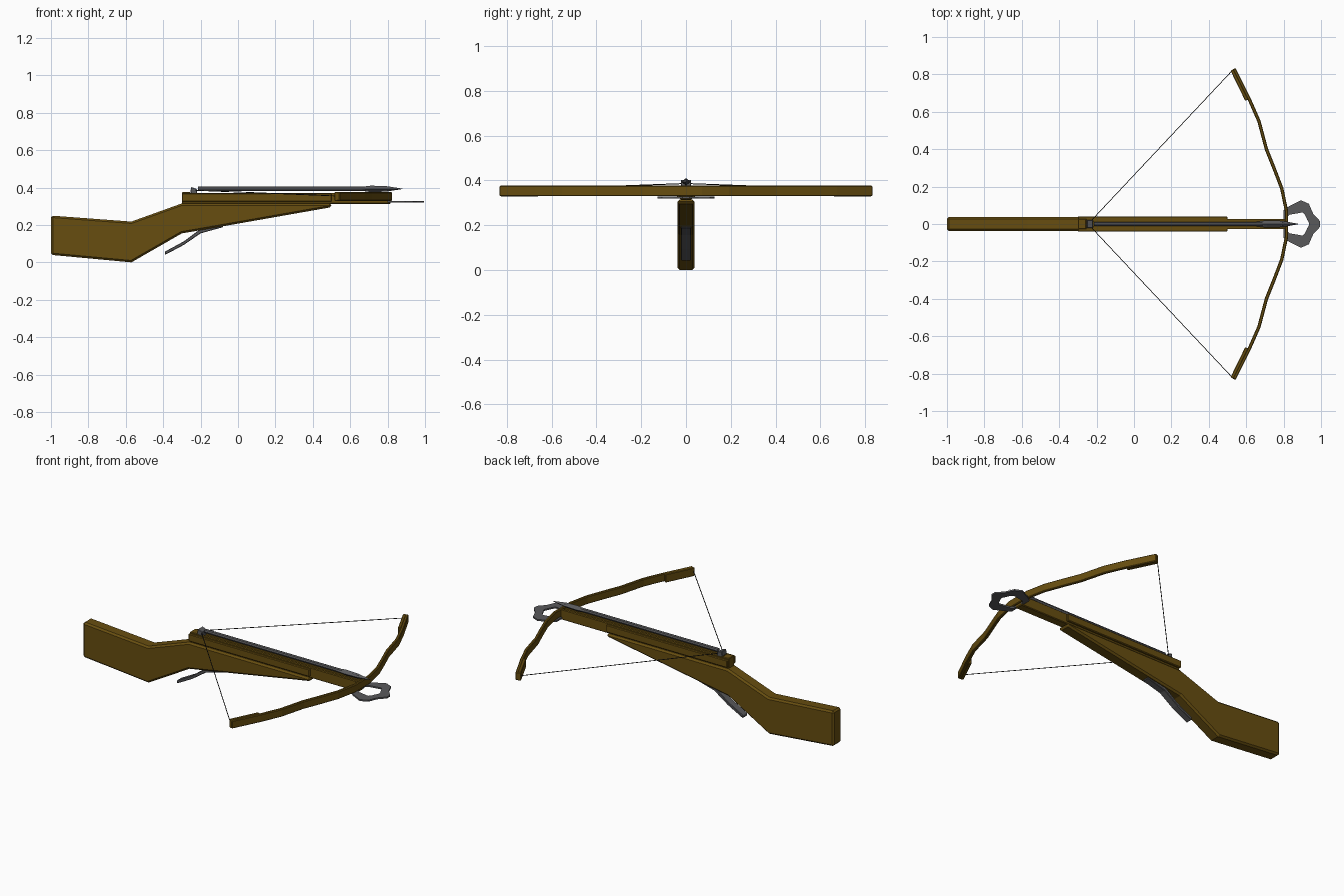
import bpy, bmesh, math
from mathutils import Vector

cube = bpy.data.objects.get("Cube")
if cube:
    bpy.data.objects.remove(cube)


def material(name, rgb, rough=0.7):
    m = bpy.data.materials.new(name)
    m.use_nodes = True
    m.diffuse_color = (*rgb, 1)
    bsdf = m.node_tree.nodes["Principled BSDF"]
    bsdf.inputs["Base Color"].default_value = (*rgb, 1)
    bsdf.inputs["Roughness"].default_value = rough
    return m


WOOD = material("brown wood", (0.135, 0.075, 0.005))
STEEL = material("grey steel", (0.10, 0.10, 0.105))
CORD = material("dark cord", (0.015, 0.015, 0.015))


def finish(bm, name, mat, bevel=0):
    bmesh.ops.recalc_face_normals(bm, faces=bm.faces)
    me = bpy.data.meshes.new(name)
    bm.to_mesh(me)
    bm.free()
    me.materials.append(mat)
    ob = bpy.data.objects.new(name, me)
    bpy.context.collection.objects.link(ob)
    if bevel:
        mod = ob.modifiers.new("chamfer", "BEVEL")
        mod.width = bevel
        mod.segments = 1
        mod.limit_method = "ANGLE"
        mod.angle_limit = math.radians(50)
    return ob


def prism(name, points, low, high, axis, mat, bevel=0):
    """Extrude an outline along y (points are x, z) or z (points are x, y)."""
    bm = bmesh.new()
    place = (lambda p, d: (p[0], d, p[1])) if axis == "y" else (lambda p, d: (p[0], p[1], d))
    face = bm.faces.new([bm.verts.new(place(p, low)) for p in points])
    ext = bmesh.ops.extrude_face_region(bm, geom=[face])
    verts = [v for v in ext["geom"] if isinstance(v, bmesh.types.BMVert)]
    step = (0, high - low, 0) if axis == "y" else (0, 0, high - low)
    bmesh.ops.translate(bm, verts=verts, vec=step)
    return finish(bm, name, mat, bevel)


def box(name, x, y, z, mat, bevel=0):
    return prism(name, [(x[0], y[0]), (x[1], y[0]), (x[1], y[1]), (x[0], y[1])],
                 z[0], z[1], "z", mat, bevel)


def ribbon(path, half):
    """Outline of a strip of constant width along a 2D path."""
    pts = [Vector(p) for p in path]
    left, right = [], []
    for i, p in enumerate(pts):
        d = (pts[min(i + 1, len(pts) - 1)] - pts[max(i - 1, 0)]).normalized()
        n = Vector((-d.y, d.x)) * half
        left.append(p + n)
        right.append(p - n)
    return left + right[::-1]


def rod(name, a, b, radius, sides, mat):
    a, b = Vector(a), Vector(b)
    bm = bmesh.new()
    bmesh.ops.create_cone(bm, cap_ends=True, segments=sides, radius1=radius,
                          radius2=radius, depth=(b - a).length)
    ob = finish(bm, name, mat)
    ob.location = (a + b) / 2
    ob.rotation_euler = (b - a).to_track_quat("Z", "Y").to_euler()
    return ob


# Shoulder stock tapering towards the front
prism("stock", [(-1, 0.25), (-0.57, 0.218), (-0.30, 0.315), (0.50, 0.315), (0.50, 0.295),
                (-0.20, 0.172), (-0.30, 0.155), (-0.57, 0.0), (-1, 0.04)],
      -0.038, 0.038, "y", WOOD, 0.010)

# Rail with two raised cheeks, leaving a groove for the bolt
box("rail", (-0.30, 0.815), (-0.026, 0.026), (0.312, 0.362), WOOD, 0.004)
box("rail_back_block", (-0.30, -0.255), (-0.026, 0.026), (0.35, 0.375), WOOD, 0.003)
for side, s in (("left", 1), ("right", -1)):
    y = sorted((s * 0.012, s * 0.026))
    box(side + "_groove_wall", (-0.255, 0.815), y, (0.355, 0.371), WOOD)
    y = sorted((s * 0.024, s * 0.041))
    box(side + "_rail_cheek", (-0.30, 0.50), y, (0.324, 0.369), WOOD, 0.004)

# Bow limbs, tip grips and string on each side
limb = [(0.815, 0), (0.815, 0.07), (0.79, 0.19), (0.75, 0.295), (0.708, 0.40),
        (0.668, 0.55), (0.615, 0.67), (0.535, 0.83)]
full_bow = [(x, -y) for x, y in limb[:0:-1]] + limb
prism("bow", ribbon(full_bow, 0.009), 0.329, 0.376, "z", WOOD, 0.004)
for side, s in (("left", 1), ("right", -1)):
    prism(side + "_tip_grip", ribbon([(0.603, s * 0.662), (0.524, s * 0.824)], 0.009),
          0.327, 0.377, "z", WOOD, 0.003)
    rod(side + "_string", (0.525, s * 0.82, 0.355), (-0.225, s * 0.022, 0.385), 0.0022, 6, CORD)
rod("string_middle", (-0.225, -0.022, 0.385), (-0.225, 0.022, 0.385), 0.0022, 6, CORD)

# Flat foot stirrup: an outer loop bridged to an inner loop
half_outer = [(0.80, 0.075), (0.83, 0.095), (0.893, 0.127), (0.935, 0.108), (0.958, 0.055), (0.995, 0.015)]
half_inner = [(0.815, 0.035), (0.832, 0.05), (0.902, 0.062), (0.915, 0.048), (0.925, 0.025), (0.935, 0.006)]
outer = half_outer + [(x, -y) for x, y in half_outer[::-1]]
inner = half_inner + [(x, -y) for x, y in half_inner[::-1]]
bm = bmesh.new()
rings = [[bm.verts.new((x, y, z)) for x, y in loop]
         for loop, z in ((outer, 0.319), (outer, 0.328), (inner, 0.328), (inner, 0.319))]
for a, b in zip(rings, rings[1:] + rings[:1]):
    for i in range(len(a)):
        j = (i + 1) % len(a)
        bm.faces.new((a[i], a[j], b[j], b[i]))
finish(bm, "stirrup", STEEL)

# Trigger lever under the stock
prism("trigger", [(-0.39, 0.04), (-0.29, 0.093), (-0.20, 0.155), (-0.08, 0.188), (-0.08, 0.205),
                  (-0.21, 0.172), (-0.29, 0.112), (-0.39, 0.058)],
      -0.022, 0.022, "y", STEEL, 0.003)

# Bolt: shaft, broad pointed head and string nut
rod("bolt_shaft", (-0.215, 0, 0.393), (0.80, 0, 0.393), 0.012, 8, STEEL)
bm = bmesh.new()
sections = []
for x, w, h in ((0.64, 0.010, 0.008), (0.71, 0.020, 0.017), (0.79, 0.017, 0.015), (0.88, 0.001, 0.001)):
    sections.append([bm.verts.new((x, y, 0.393 + z)) for y, z in ((w, 0), (0, h), (-w, 0), (0, -h))])
for a, b in zip(sections, sections[1:]):
    for i in range(4):
        bm.faces.new((a[i], a[(i + 1) % 4], b[(i + 1) % 4], b[i]))
bm.faces.new(sections[0])
bm.faces.new(sections[-1][::-1])
finish(bm, "bolt_head", STEEL)
prism("string_nut", [(-0.235, 0.36), (-0.22, 0.36), (-0.22, 0.392), (-0.25, 0.403), (-0.255, 0.375)],
      -0.022, 0.022, "y", STEEL, 0.002)
